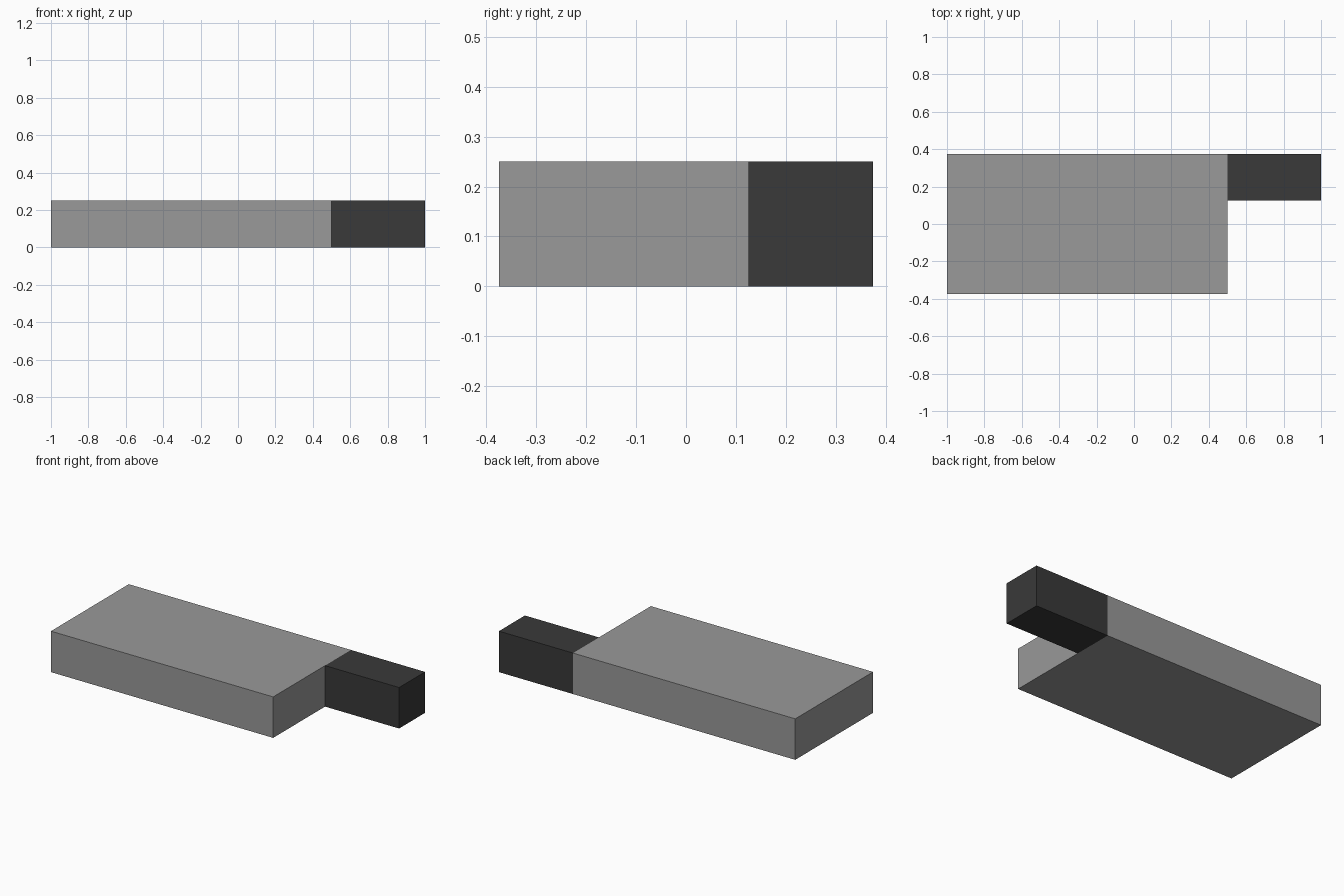
import bpy

if "Cube" in bpy.data.objects:
    bpy.data.objects.remove(bpy.data.objects["Cube"])


def material(name, value):
    m = bpy.data.materials.new(name)
    m.diffuse_color = (value, value, value, 1)
    m.use_nodes = True
    m.node_tree.nodes["Principled BSDF"].inputs["Base Color"].default_value = m.diffuse_color
    return m


def box(name, lo, hi, mat):
    bpy.ops.mesh.primitive_cube_add(size=1, location=[(a + b) / 2 for a, b in zip(lo, hi)])
    ob = bpy.context.object
    ob.name = name
    ob.scale = [b - a for a, b in zip(lo, hi)]
    bpy.ops.object.transform_apply(location=False, rotation=False, scale=True)
    ob.data.materials.append(mat)
    return ob


grey = material("mid grey", 0.319)
dark = material("dark grey", 0.041)

# Wide slab
box("main_block", (-1, -0.375, 0), (0.5, 0.375, 0.25), grey)
# Dark bar continuing the back edge of the slab
box("end_bar", (0.5, 0.125, 0), (1, 0.375, 0.25), dark)
